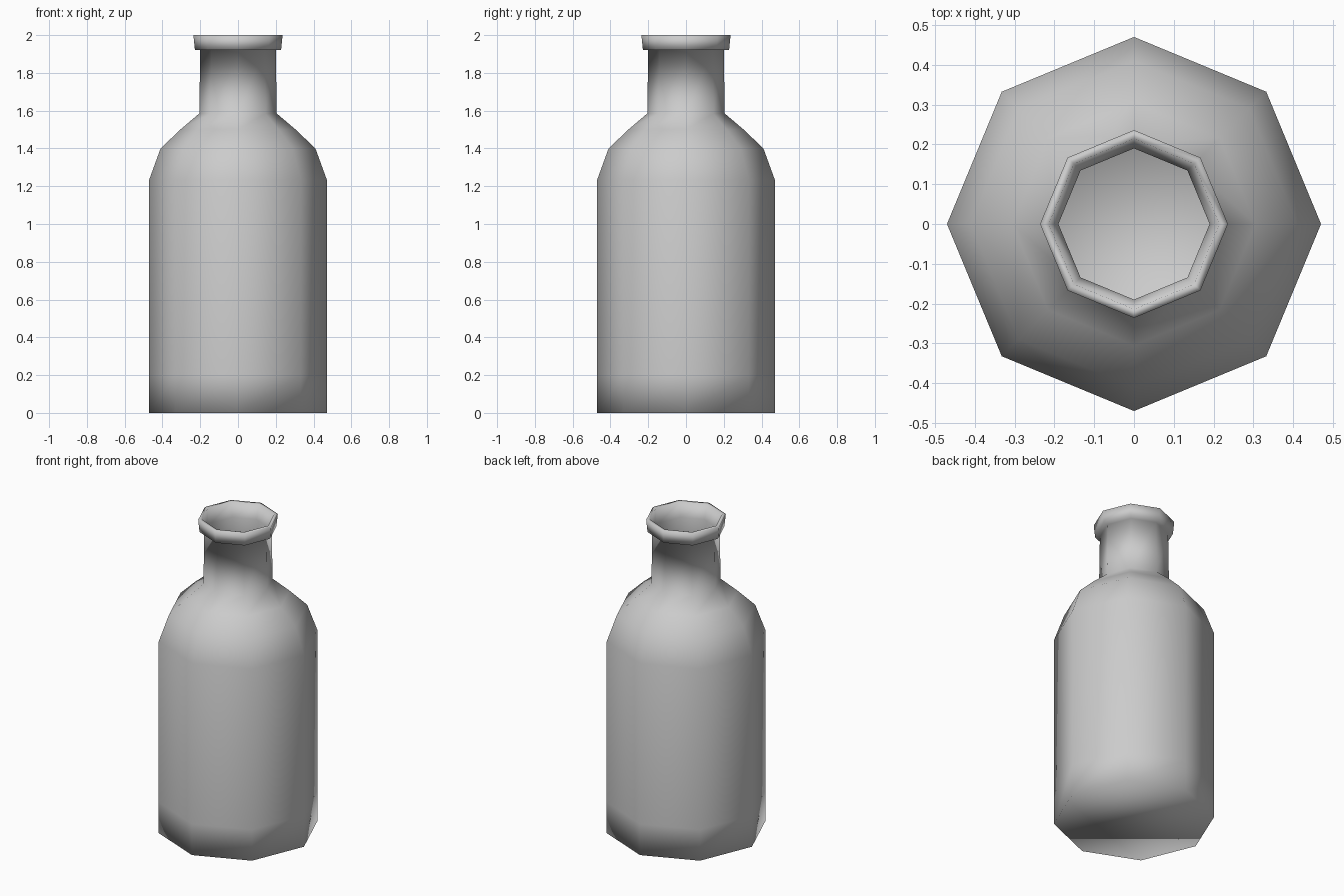
import bpy
import bmesh
from math import cos, sin, pi

cube = bpy.data.objects.get("Cube")
if cube:
    bpy.data.objects.remove(cube, do_unlink=True)

SIDES = 8
WALL = 0.015


def make_material(name, color):
    mat = bpy.data.materials.new(name)
    mat.use_nodes = True
    mat.diffuse_color = color
    mat.node_tree.nodes["Principled BSDF"].inputs["Base Color"].default_value = color
    return mat


def lathe(name, profile, mat):
    """Turn a (radius, height) profile about z and cap both ends."""
    bm = bmesh.new()
    rings = []
    for r, z in profile:
        angles = [2 * pi * i / SIDES for i in range(SIDES)]
        rings.append([bm.verts.new((r * cos(a), r * sin(a), z)) for a in angles])
    for low, high in zip(rings, rings[1:]):
        for i in range(SIDES):
            j = (i + 1) % SIDES
            bm.faces.new((low[i], low[j], high[j], high[i]))
    bm.faces.new(rings[0][::-1])
    bm.faces.new(rings[-1])
    for face in bm.faces:
        face.smooth = True
    bmesh.ops.recalc_face_normals(bm, faces=bm.faces)
    mesh = bpy.data.meshes.new(name)
    bm.to_mesh(mesh)
    bm.free()
    mesh.materials.append(mat)
    obj = bpy.data.objects.new(name, mesh)
    bpy.context.collection.objects.link(obj)
    return obj


# Outer wall: base, straight body, rounded shoulder, neck
body = [(0.47, 0), (0.47, 0.2), (0.47, 1.235), (0.41, 1.4),
        (0.305, 1.5), (0.205, 1.585), (0.2, 1.92)]
# Flared lip, ending on its inner edge
lip = [(0.228, 1.92), (0.236, 2.0), (0.214, 2.0), (0.19, 1.91)]
# Hollow inside follows the body downwards
inside = [(r - WALL, max(z, WALL)) for r, z in reversed(body[:-1])]

lathe("bottle", body + lip + inside, make_material("grey", (0.6, 0.6, 0.6, 1)))
